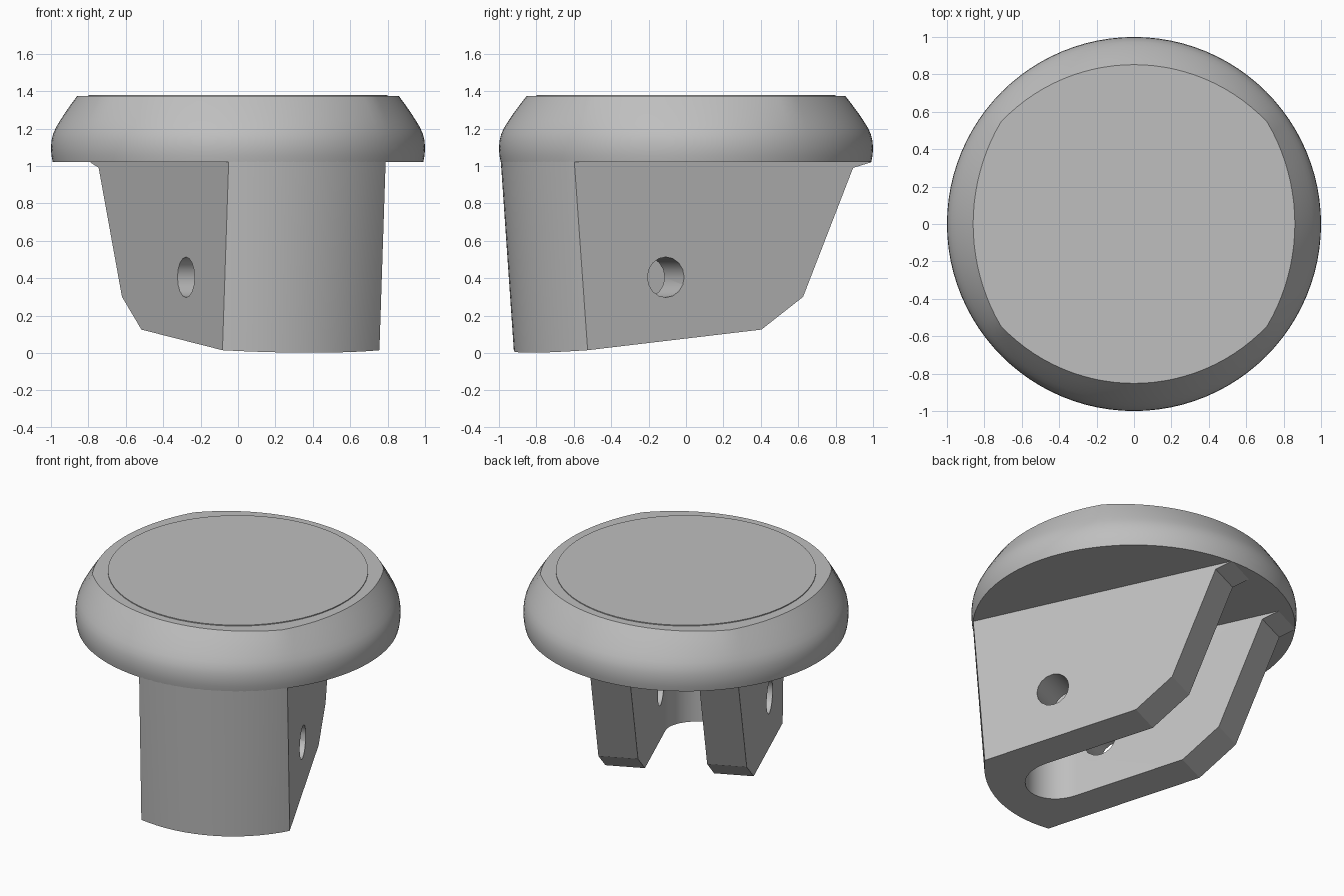
import bpy, bmesh, math
from mathutils import Matrix, Vector

cube = bpy.data.objects.get("Cube")
if cube:
    bpy.data.objects.remove(cube, do_unlink=True)

grey = bpy.data.materials.new("plain grey")
grey.use_nodes = True
GREY = (0.52, 0.52, 0.52, 1)
grey.diffuse_color = GREY
grey.node_tree.nodes["Principled BSDF"].inputs["Base Color"].default_value = GREY

TURN = Matrix.Rotation(math.radians(115), 4, 'Z')   # the stem is turned under the cap
BASE, TOP = 1.02, 1.374


def finish(bm, name, matrix=Matrix()):
    bmesh.ops.recalc_face_normals(bm, faces=bm.faces)
    mesh = bpy.data.meshes.new(name)
    bm.to_mesh(mesh)
    bm.free()
    mesh.materials.append(grey)
    ob = bpy.data.objects.new(name, mesh)
    ob.matrix_world = matrix
    bpy.context.collection.objects.link(ob)
    return ob


def prism(name, outline, start, extrude):
    """Extrude a closed outline of 3D points."""
    bm = bmesh.new()
    face = bm.faces.new([bm.verts.new(Vector(p) + Vector(start)) for p in outline])
    out = bmesh.ops.extrude_face_region(bm, geom=[face])
    moved = [v for v in out["geom"] if isinstance(v, bmesh.types.BMVert)]
    bmesh.ops.translate(bm, verts=moved, vec=extrude)
    return finish(bm, name, TURN)


def cylinder(name, r1, r2, depth, segments, matrix):
    bm = bmesh.new()
    bmesh.ops.create_cone(bm, cap_ends=True, segments=segments, radius1=r1,
                          radius2=r2, depth=depth, matrix=matrix)
    return finish(bm, name, TURN)


def cut(ob, cutter, operation):
    """Apply a boolean and discard the cutter."""
    cutter.hide_render = True
    mod = ob.modifiers.new("cut", 'BOOLEAN')
    mod.operation, mod.solver, mod.object = operation, 'EXACT', cutter
    bpy.context.view_layer.update()
    result = bpy.data.meshes.new_from_object(
        ob.evaluated_get(bpy.context.evaluated_depsgraph_get()))
    ob.modifiers.clear()
    ob.data = result
    bpy.data.objects.remove(cutter, do_unlink=True)


def smooth(ob, degrees):
    bpy.ops.object.select_all(action='DESELECT')
    ob.select_set(True)
    bpy.context.view_layer.objects.active = ob
    bpy.ops.object.shade_smooth_by_angle(angle=math.radians(degrees))


# Forked stem: side profile, trimmed by a tapered round nose
HALF = 0.463
side = [(-1.1, -0.018), (0.229, 0.125), (0.475, 0.30), (0.77, 0.99),
        (0.88, BASE), (0.88, 1.05), (-1.1, 1.05)]
stem = prism("forked_stem", [(s, 0, z) for s, z in side], (0, -HALF, 0), (0, 2 * HALF, 0))
nose = cylinder("nose_cutter", 0.913, 0.997, 1.22, 96, Matrix.Translation((0, 0, 0.51)))
cut(stem, nose, 'INTERSECT')

# Slot with a round inner end, open at the back
SLOT = 0.216
arc = [math.radians(90 + 180 * i / 20) for i in range(21)]
slot_outline = [(-0.5 + SLOT * math.cos(a), SLOT * math.sin(a), 0) for a in arc]
slot_outline += [(1.2, -SLOT, 0), (1.2, SLOT, 0)]
cut(stem, prism("slot_cutter", slot_outline, (0, 0, -0.2), (0, 0, BASE + 0.2)), 'DIFFERENCE')

# Pin hole through both prongs
hole = cylinder("hole_cutter", 0.108, 0.108, 2, 16,
                Matrix.Translation((-0.335, 0, 0.405)) @ Matrix.Rotation(math.pi / 2, 4, 'X'))
cut(stem, hole, 'DIFFERENCE')
smooth(stem, 25)


# Cap: round rim easing into a top outline made of four shallow arcs
def arc_radius(angle, radius, shift):
    return shift * math.cos(angle) + math.sqrt(radius ** 2 - (shift * math.sin(angle)) ** 2)


def top_radius(a):
    across = math.atan2(abs(math.sin(a)), abs(math.cos(a)))
    return min(arc_radius(across, 1.08, -0.22),
               arc_radius(math.pi / 2 - across, 0.979, -0.127))


SEGMENTS = 96
rim = [(BASE, 0.07), (1.055, 0.02), (1.095, 0), (1.135, 0.02), (1.17, 0.08), (1.205, 0.19),
       (1.24, 0.34), (1.28, 0.52), (1.33, 0.77), (TOP, 1)]
bm = bmesh.new()
rings = []
for z, ease in rim:
    ring = []
    for i in range(SEGMENTS):
        a = math.tau * i / SEGMENTS
        target = 0.86 if z < 1.1 else top_radius(a)
        r = 1 - (1 - target) * ease
        ring.append(bm.verts.new((r * math.cos(a), r * math.sin(a), z)))
    rings.append(ring)
for low, high in zip(rings, rings[1:]):
    for i in range(SEGMENTS):
        j = (i + 1) % SEGMENTS
        bm.faces.new((low[i], low[j], high[j], high[i]))
bm.faces.new(rings[0])
bm.faces.new(rings[-1])
cap = finish(bm, "round_cap")
smooth(cap, 30)

# Thin raised disc on the top
disc = cylinder("top_disc", 0.8, 0.8, 0.008, 64, Matrix.Translation((0, 0, TOP + 0.002)))
smooth(disc, 30)
